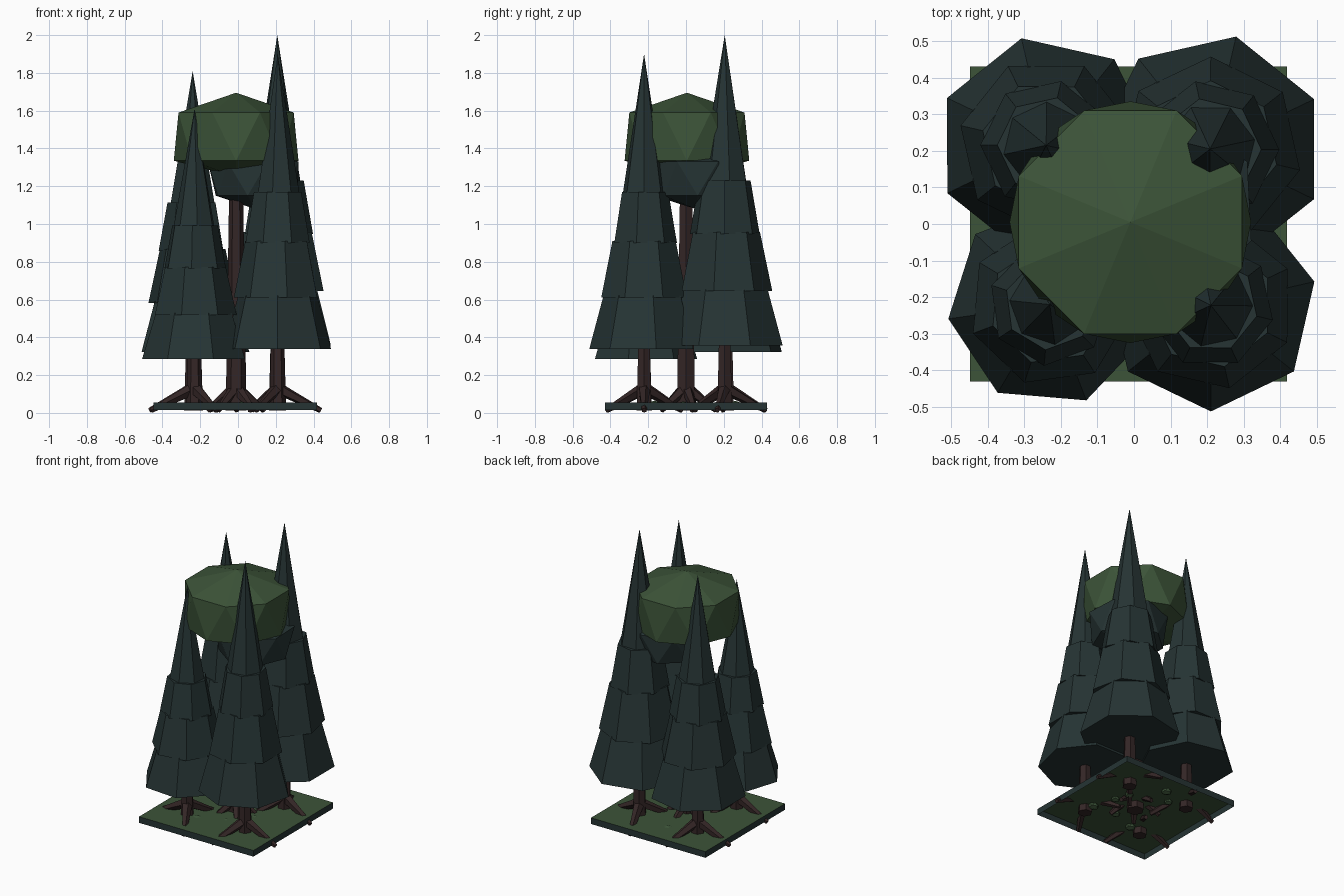
import bpy, bmesh, math, random
from mathutils import Vector

random.seed(4)
if "Cube" in bpy.data.objects:
    bpy.data.objects.remove(bpy.data.objects["Cube"], do_unlink=True)


def material(name, rgb):
    m = bpy.data.materials.new(name)
    m.use_nodes = True
    m.diffuse_color = (*rgb, 1)
    m.node_tree.nodes["Principled BSDF"].inputs["Base Color"].default_value = (*rgb, 1)
    return m


GREEN = material("moss green", (0.045, 0.088, 0.040))
TEAL = material("dark pine", (0.019, 0.034, 0.034))
BARK = material("dark bark", (0.034, 0.019, 0.019))


def finish(bm, name, *mats):
    mesh = bpy.data.meshes.new(name)
    bm.to_mesh(mesh)
    bm.free()
    for m in mats:
        mesh.materials.append(m)
    obj = bpy.data.objects.new(name, mesh)
    bpy.context.collection.objects.link(obj)
    return obj


def ring(bm, centre, radius, z, sides, phase):
    return [bm.verts.new((centre[0] + radius * math.cos(phase + i * math.tau / sides),
                          centre[1] + radius * math.sin(phase + i * math.tau / sides), z))
            for i in range(sides)]


def fan(bm, loop, tip):
    for i in range(len(loop)):
        bm.faces.new((loop[i - 1], loop[i], tip))


def frustum(bm, start, end, r1, r2, sides):
    """Tapered stick between two points, capped at both ends."""
    start, end = Vector(start), Vector(end)
    turn = (end - start).to_track_quat('Z', 'Y')
    loops = []
    for p, r in ((start, r1), (end, r2)):
        loops.append([bm.verts.new(p + turn @ Vector((r * math.cos(i * math.tau / sides),
                                                      r * math.sin(i * math.tau / sides), 0)))
                      for i in range(sides)])
    a, b = loops
    for i in range(sides):
        bm.faces.new((a[i - 1], a[i], b[i], b[i - 1]))
    bm.faces.new(a[::-1])
    bm.faces.new(b)


def trunk(name, x, y, top, r1, r2, roots, phase, reach):
    bm = bmesh.new()
    frustum(bm, (x, y, 0.012), (x, y, top), r1, r2, 6)
    for i in range(roots):
        a = phase + i * math.tau / roots
        c, s = math.cos(a), math.sin(a)
        frustum(bm, (x + 0.02 * c, y + 0.02 * s, 0.12),
                (x + reach * c, y + reach * s, 0.013), 0.032, 0.014, 5)
    finish(bm, name, BARK)


def pine_foliage(name, x, y, height, radius, phase):
    """Three stacked skirts and a long pointed crown."""
    bm = bmesh.new()
    levels = [height * f for f in (0.178, 0.322, 0.474, 0.61, 1.0)]
    for i in range(4):
        r = radius * (1 - 0.2 * i)
        turn = phase + 0.22 * i
        low = ring(bm, (x, y), r, levels[i], 7, turn)
        if i < 3:
            high = ring(bm, (x, y), r * 0.74, levels[i + 1] + 0.01, 7, turn)
            for k in range(7):
                bm.faces.new((low[k - 1], low[k], high[k], high[k - 1]))
            bm.faces.new(high)
        else:
            fan(bm, low, bm.verts.new((x, y, levels[4])))
        bm.faces.new(low[::-1])
    finish(bm, name, TEAL)


def faceted_crown(name, mat, centre, sides, phase, tip, upper, lower, bottom):
    """Leaf mass: two staggered rings closed by a point above and below."""
    bm = bmesh.new()
    hi = ring(bm, centre, upper[0], upper[1], sides, phase)
    lo = ring(bm, centre, lower[0], lower[1], sides, phase + math.pi / sides)
    for i in range(sides):
        bm.faces.new((lo[i - 1], hi[i], hi[i - 1]))
        bm.faces.new((lo[i - 1], lo[i], hi[i]))
    fan(bm, hi, bm.verts.new((*centre, tip)))
    fan(bm, lo[::-1], bm.verts.new((*centre, bottom)))
    bmesh.ops.recalc_face_normals(bm, faces=bm.faces)
    finish(bm, name, mat)


# Ground slab: green top, dark rim, open underneath
bm = bmesh.new()
bmesh.ops.create_cube(bm, size=1)
for v in bm.verts:
    v.co = (v.co.x * 0.865 - 0.015, v.co.y * 0.86, 0.035 + v.co.z * 0.042)
bm.normal_update()
bmesh.ops.delete(bm, geom=[f for f in bm.faces if f.normal.z < -0.5], context='FACES')
for f in bm.faces:
    f.material_index = 0 if f.normal.z > 0.5 else 1
finish(bm, "ground_slab", GREEN, TEAL)

# Low mossy stones set into the ground
bm = bmesh.new()
for i in range(8):
    a = i * math.tau / 8 + random.uniform(-0.2, 0.2)
    d = random.uniform(0.12, 0.3)
    new = bmesh.ops.create_icosphere(bm, subdivisions=1, radius=random.uniform(0.025, 0.038))
    for v in new["verts"]:
        v.co = (v.co.x + d * math.cos(a), v.co.y + d * math.sin(a), 0.045 + v.co.z * 0.55)
finish(bm, "moss_stones", GREEN)

# Four corner pines: x, y, height, radius, foliage turn, root turn (degrees)
PINES = {
    "front_left": (0.21, -0.222, 1.9, 0.29, -90, 0),
    "front_right": (-0.23, -0.22, 1.61, 0.28, 188, 180),
    "back_left": (0.208, 0.205, 2.0, 0.315, 77, 110),
    "back_right": (-0.24, 0.215, 1.81, 0.30, 103, 65),
}
for place, (x, y, height, radius, turn, root_turn) in PINES.items():
    trunk(place + "_pine_trunk", x, y, height * 0.3, 0.045, 0.03, 3, math.radians(root_turn), 0.23)
    pine_foliage(place + "_pine_foliage", x, y, height, radius, math.radians(turn))

# Central broadleaf tree with a green crown above a darker one
trunk("centre_trunk", -0.01, 0, 1.3, 0.055, 0.035, 5, 0.3, 0.16)
faceted_crown("lower_crown", TEAL, (0.09, 0.05), 7, 0.5, 1.42,
              (0.25, 1.33), (0.225, 1.15), 1.08)
faceted_crown("upper_crown", GREEN, (-0.01, 0.005), 8, math.pi / 8, 1.695,
              (0.33, 1.59), (0.33, 1.335), 1.25)
